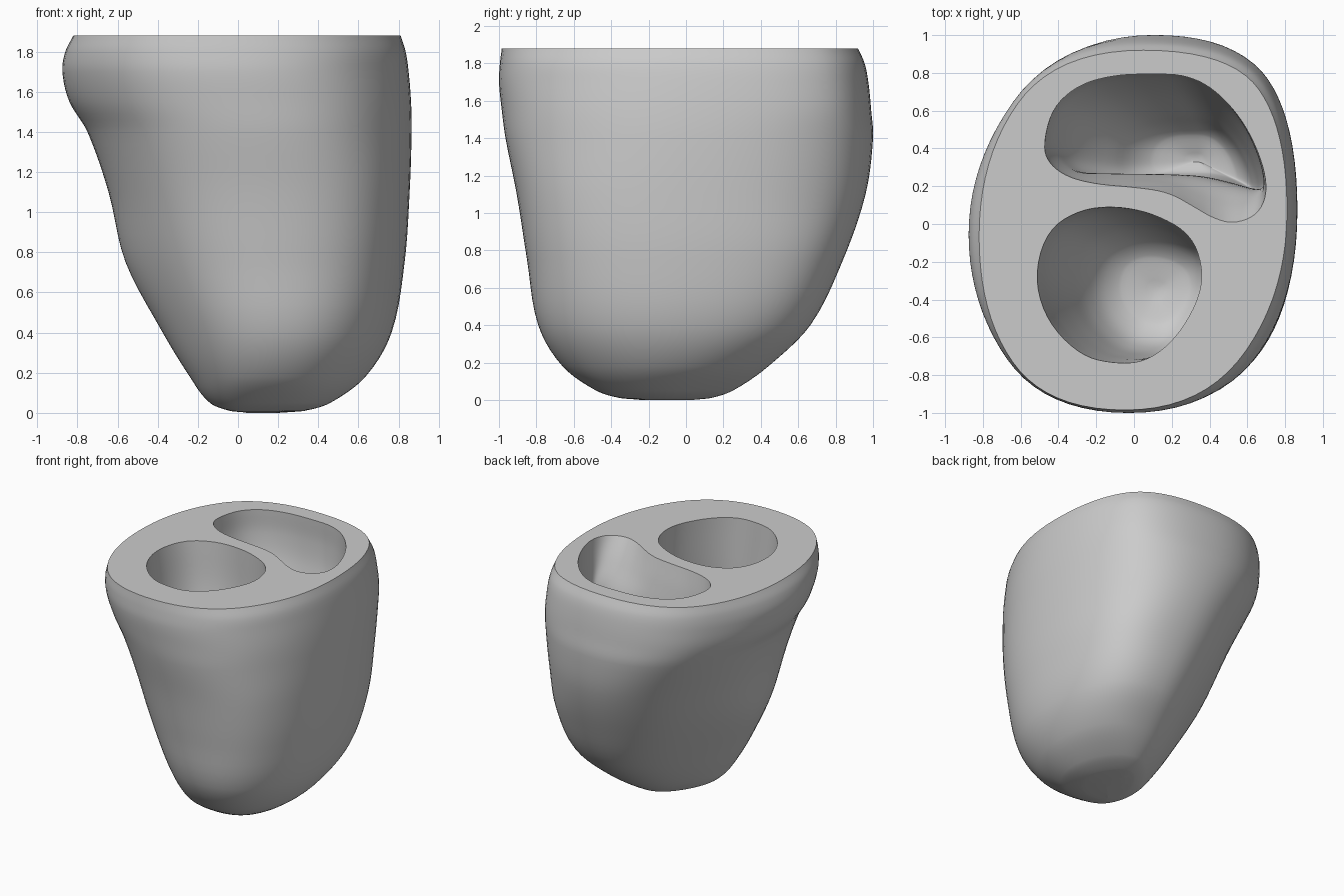
import bpy
import bmesh
from math import cos, sin, radians
from mathutils import Vector

cube = bpy.data.objects.get("Cube")
if cube:
    bpy.data.objects.remove(cube, do_unlink=True)

TOP = 1.88
ANGLES = [radians(a) for a in (0, 35, 90, 145, 180, 215, 270, 325)]

mat = bpy.data.materials.new("plain grey")
mat.use_nodes = True
grey = (0.6, 0.6, 0.6, 1)
mat.diffuse_color = grey
mat.node_tree.nodes["Principled BSDF"].inputs["Base Color"].default_value = grey


def round_loop(corners, steps):
    """Closed quadratic B-spline through the edge midpoints of a polygon."""
    pts = []
    n = len(corners)
    for i, c in enumerate(corners):
        a, b = (corners[i - 1] + c) / 2, (c + corners[(i + 1) % n]) / 2
        for k in range(steps):
            t = k / steps
            pts.append(a * (1 - t) ** 2 + c * 2 * t * (1 - t) + b * t * t)
    return pts


def smooth_rows(rows, steps):
    """Cubic interpolation of rows that start with their height."""
    def slope(i, j):
        a, b = rows[max(i - 1, 0)], rows[min(i + 1, len(rows) - 1)]
        return (b[j] - a[j]) / (b[0] - a[0])
    out = []
    for i in range(len(rows) - 1):
        p, q = rows[i], rows[i + 1]
        h = q[0] - p[0]
        for k in range(steps):
            t = k / steps
            row = [p[0] + h * t]
            for j in range(1, len(p)):
                s = t * t * (3 - 2 * t)
                row.append(p[j] * (1 - s) + q[j] * s
                           + h * slope(i, j) * t * (1 - t) ** 2
                           - h * slope(i + 1, j) * t * t * (1 - t))
            out.append(row)
    return out + [list(rows[-1])]


def loft(name, rings):
    """Skin a stack of equal rings and cap both ends."""
    bm = bmesh.new()
    loops = [[bm.verts.new((p.x, p.y, z)) for p in pts] for z, pts in rings]
    n = len(loops[0])
    for a, b in zip(loops, loops[1:]):
        for i in range(n):
            j = (i + 1) % n
            bm.faces.new((a[i], a[j], b[j], b[i]))
    bm.faces.new(loops[0])
    bm.faces.new(loops[-1])
    bmesh.ops.recalc_face_normals(bm, faces=bm.faces)
    mesh = bpy.data.meshes.new(name)
    bm.to_mesh(mesh)
    bm.free()
    mesh.materials.append(mat)
    obj = bpy.data.objects.new(name, mesh)
    bpy.context.collection.objects.link(obj)
    return obj


def octagon(reach):
    """Corners of an octagon whose sides face ANGLES at the given reach."""
    corners = []
    for i in range(8):
        a, b = ANGLES[i], ANGLES[(i + 1) % 8]
        p, q = reach[i], reach[(i + 1) % 8]
        s = sin(b - a)
        corners.append(Vector(((p * sin(b) - q * sin(a)) / s,
                               (q * cos(a) - p * cos(b)) / s)))
    return corners


# Body: height, then the reach in each of the ANGLES
body_rows = [
    (0, .2, .13, .03, -.08, -.06, .1, .22, .25),
    (.01, .33, .24, .13, 0, .04, .19, .35, .38),
    (.05, .46, .38, .25, .08, .14, .29, .48, .53),
    (.18, .635, .61, .44, .2, .24, .4, .66, .7),
    (.4, .765, .82, .665, .34, .375, .51, .79, .835),
    (.75, .83, .945, .84, .53, .56, .64, .85, .905),
    (1.1, .855, .99, .96, .69, .645, .74, .905, .935),
    (1.4, .865, 1.015, 1, .83, .75, .84, .965, .935),
    (1.55, .862, 1.02, .99, .88, .84, .91, .985, .93),
    (1.7, .85, 1.005, .975, .895, .875, .955, 1, .915),
    (1.8, .835, .985, .955, .89, .86, .96, .995, .9),
    (TOP, .81, .95, .92, .87, .82, .945, .985, .87),
]
body = loft("body", [(r[0], round_loop(octagon(r[1:]), 10))
                     for r in smooth_rows(body_rows, 5)])


def hollow(name, rim, deep, rows):
    """Cut a pocket; rows hold height, scale, x shift, y shift, rim-to-deep mix."""
    upper, lower = (round_loop([Vector(p) for p in o], 5) for o in (rim, deep))
    rings = []
    for z, s, dx, dy, mix in smooth_rows(rows, 6):
        pts = [a.lerp(b, mix) for a, b in zip(upper, lower)]
        mid = sum(pts, Vector((0, 0))) / len(pts)
        rings.append((z, [mid + Vector((dx, dy)) + (p - mid) * s for p in pts]))
    rings.append((TOP + .1, rings[-1][1]))
    cutter = loft(name, rings)
    cutter.hide_render = True
    mod = body.modifiers.new(name, "BOOLEAN")
    mod.operation = "DIFFERENCE"
    mod.solver = "EXACT"
    mod.object = cutter
    bpy.context.view_layer.objects.active = body
    bpy.ops.object.modifier_apply(modifier=name)
    bpy.data.objects.remove(cutter, do_unlink=True)


# Front round pocket
oval = [(-.53, -.28), (-.46, -.03), (-.28, .08), (-.08, .095), (.12, .05),
        (.31, -.06), (.37, -.26), (.33, -.43), (.21, -.62), (.06, -.73),
        (-.1, -.74), (-.28, -.7), (-.46, -.52)]
hollow("front_pocket", oval, oval,
       [(.65, .05, .18, -.03, 0), (.69, .45, .18, -.03, 0),
        (.83, .73, .16, -.03, 0), (1.1, .87, .11, -.02, 0),
        (1.5, .96, .04, 0, 0), (TOP, 1, 0, 0, 0)])

# Rear kidney-shaped pocket, whose front wall straightens lower down
kidney = [(-.48, .43), (-.43, .62), (-.29, .74), (-.1, .79), (.1, .795),
          (.27, .79), (.42, .72), (.57, .56), (.67, .36), (.71, .18),
          (.66, .05), (.53, 0), (.42, .03), (.32, .09), (.18, .17),
          (0, .195), (-.2, .21), (-.36, .25), (-.46, .33)]
straight = [(x, max(y, .265 - .4 * max(0, x - .3) ** 1.5)) for x, y in kidney]
hollow("rear_pocket", kidney, straight,
       [(.76, .05, .2, -.1, 1), (.82, .4, .19, -.1, 1), (1, .64, .14, -.09, 1),
        (1.25, .84, .06, -.04, 1), (1.5, .94, .02, 0, .85),
        (1.7, .98, 0, .01, .4), (TOP, 1, 0, 0, 0)])

# Smooth walls with a crisp cut rim
bpy.ops.object.select_all(action="DESELECT")
body.select_set(True)
bpy.context.view_layer.objects.active = body
bpy.ops.object.shade_smooth_by_angle(angle=radians(40))
